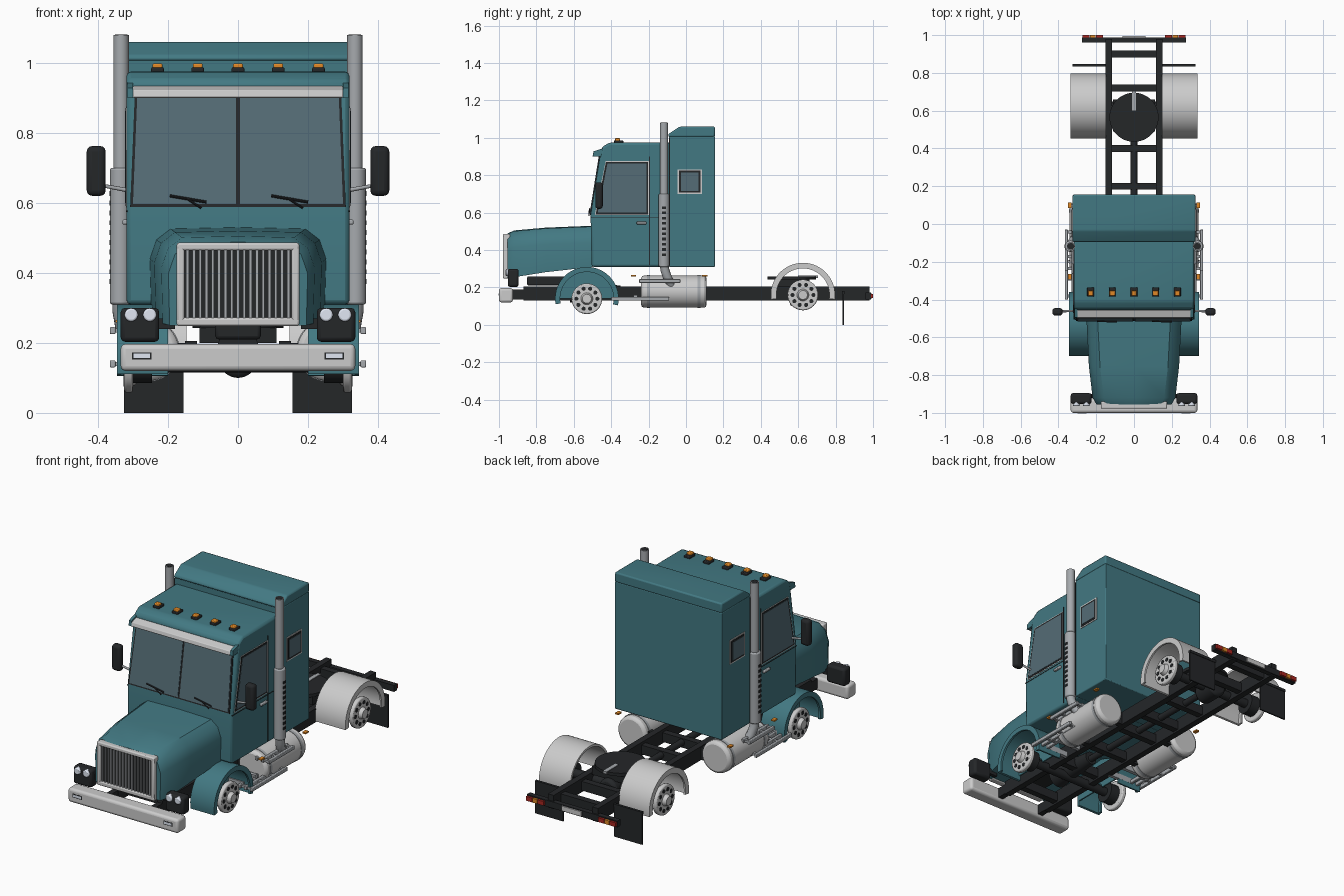
import bpy, bmesh, math
from mathutils import Matrix, Vector

if "Cube" in bpy.data.objects:
    bpy.data.objects.remove(bpy.data.objects["Cube"])


def mat(name, r, g, b):
    m = bpy.data.materials.new(name)
    m.diffuse_color = (r, g, b, 1)
    m.use_nodes = True
    m.node_tree.nodes["Principled BSDF"].inputs["Base Color"].default_value = m.diffuse_color
    return m


TEAL = mat("teal_paint", 0.055, 0.19, 0.225)
BLACK = mat("black", 0.018, 0.02, 0.022)
GLASS = mat("glass", 0.09, 0.15, 0.18)
STEEL = mat("steel", 0.38, 0.4, 0.42)
ORANGE = mat("orange", 0.75, 0.25, 0.02)
RED = mat("red", 0.4, 0.02, 0.015)
LAMP = mat("lamp", 0.75, 0.8, 0.9)


def finish(name, bm, m=None, bevel=0, mirror=False, seg=2):
    bmesh.ops.recalc_face_normals(bm, faces=bm.faces)
    me = bpy.data.meshes.new(name)
    bm.to_mesh(me)
    bm.free()
    ob = bpy.data.objects.new(name, me)
    bpy.context.collection.objects.link(ob)
    if m:
        me.materials.append(m)
    for o in bpy.context.selected_objects:
        o.select_set(False)
    ob.select_set(True)
    bpy.context.view_layer.objects.active = ob
    bpy.ops.object.shade_smooth_by_angle(angle=0.6)
    if bevel:
        b = ob.modifiers.new("bevel", 'BEVEL')
        b.width, b.segments = bevel, seg
    if mirror:
        ob.modifiers.new("mirror", 'MIRROR')
    return ob


def box(name, x, y, z, m=None, **kw):
    bm = bmesh.new()
    bmesh.ops.create_cube(bm, size=1)
    for v in bm.verts:
        v.co = Vector([(r[0] + r[1]) / 2 + c * (r[1] - r[0]) for r, c in zip((x, y, z), v.co)])
    return finish(name, bm, m, **kw)


def slab(name, pts, vec, m=None, **kw):
    """Polygon extruded along a vector."""
    bm = bmesh.new()
    a = [bm.verts.new(p) for p in pts]
    b = [bm.verts.new(Vector(p) + Vector(vec)) for p in pts]
    bm.faces.new(a)
    bm.faces.new(b)
    for i in range(len(a)):
        j = (i + 1) % len(a)
        bm.faces.new((a[i], a[j], b[j], b[i]))
    return finish(name, bm, m, **kw)


def side(name, yz, x0, x1, m=None, **kw):
    return slab(name, [(x0, y, z) for y, z in yz], (x1 - x0, 0, 0), m, **kw)


def rod(name, p, q, r, m=None, r2=None, n=32, **kw):
    p, q = Vector(p), Vector(q)
    bm = bmesh.new()
    rot = (q - p).to_track_quat('Z', 'Y').to_matrix().to_4x4()
    bmesh.ops.create_cone(bm, cap_ends=True, segments=n, radius1=r, radius2=r if r2 is None else r2,
                          depth=(q - p).length, matrix=Matrix.Translation((p + q) / 2) @ rot)
    return finish(name, bm, m, **kw)


def arch(name, cy, cz, r0, r1, x0, x1, a0, a1, m=None):
    """Curved band seen from the side, on both sides of the truck."""
    bm = bmesh.new()
    rings = []
    for i in range(33):
        a = math.radians(a0 + (a1 - a0) * i / 32)
        rings.append([bm.verts.new((x, cy + r * math.cos(a), cz + r * math.sin(a)))
                      for x, r in ((x0, r0), (x1, r0), (x1, r1), (x0, r1))])
    for a, b in zip(rings, rings[1:]):
        for k in range(4):
            bm.faces.new((a[k], a[(k + 1) % 4], b[(k + 1) % 4], b[k]))
    bm.faces.new(rings[0])
    bm.faces.new(rings[-1])
    finish(name, bm, m, mirror=True)


def tube(name, pts, r, m=None):
    cu = bpy.data.curves.new(name, 'CURVE')
    cu.dimensions, cu.bevel_depth, cu.bevel_resolution, cu.use_fill_caps = '3D', r, 4, True
    s = cu.splines.new('POLY')
    s.points.add(len(pts) - 1)
    for p, co in zip(s.points, pts):
        p.co = (*co, 1)
    ob = bpy.data.objects.new(name, cu)
    bpy.context.collection.objects.link(ob)
    if m:
        cu.materials.append(m)
    ob.modifiers.new("mirror", 'MIRROR')


# Chassis
box("frame_rail", (.117, .152), (-.87, .98), (.13, .205), BLACK, mirror=True)
for y in (-.78, -.45, -.22, .02, .2, .4, .72, .9):
    box("crossmember", (-.12, .12), (y - .018, y + .018), (.14, .19), BLACK)
rod("drive_shaft", (0, -.45, .17), (0, .6, .165), .018, BLACK)
rod("gearbox", (0, -.62, .18), (0, -.35, .175), .06, BLACK, r2=.035)
box("engine_sump", (-.065, .065), (-.85, -.6), (.21, .26), BLACK, bevel=.01)
for y, z in ((-.53, .14), (.625, .16)):
    rod("axle", (-.29, y, z), (.29, y, z), .024, BLACK)
rod("differential", (0, .555, .155), (0, .685, .155), .055, BLACK, bevel=.015)

# Fifth wheel coupling
rod("coupling_plate", (0, .565, .243), (0, .565, .26), .13, BLACK, n=48)
box("coupling_slot", (-.01, .01), (.6, .705), (.25, .263), STEEL)
box("coupling_mount", (-.11, .11), (.49, .66), (.2, .245), BLACK)

# Tail bar, lights and mudflaps
box("tail_bar", (-.275, .275), (.96, .988), (.137, .172), BLACK)
for x0, x1, m in ((.235, .272, RED), (.205, .232, ORANGE), (.165, .202, RED)):
    box("tail_light", (x0, x1), (.985, 1), (.143, .166), m, mirror=True)
box("rear_plate", (-.06, .06), (.985, .995), (.142, .168))
box("mudflap", (.155, .325), (.836, .844), (0, .175), BLACK, mirror=True)
box("mudflap_bar", (.14, .325), (.833, .847), (.165, .18), BLACK, mirror=True)

# Fenders
arch("rear_fender", .625, .16, .160, .172, .147, .335, -8, 188)
arch("rear_fender_lip", .625, .16, .142, .172, .325, .335, -8, 188)
arch("front_fender", -.53, .14, .158, .17, .2, .345, -12, 190, TEAL)
arch("front_fender_lip", -.53, .14, .143, .17, .333, .345, -12, 190, TEAL)
arch("front_wheel_well", -.53, .14, .03, .165, .2, .208, 0, 180, TEAL)

# Wheel hubs
for y, z, x in ((-.53, .14, .325), (.625, .16, .315)):
    rod("hub_disc", (x - .025, y, z), (x, y, z), .082, bevel=.006, mirror=True, n=40)
    rod("hub_drum", (x - .08, y, z), (x - .025, y, z), .055, BLACK, mirror=True)
    rod("hub_cap", (x, y, z), (x + .02, y, z), .032, r2=.024, mirror=True)
    for i in range(10):
        a = i * math.tau / 10
        c = (y + .056 * math.cos(a), z + .056 * math.sin(a))
        rod("hub_hole", (x - .01, *c), (x + .002, *c), .011, BLACK, mirror=True, n=12)

# Fuel tanks with straps and steps
rod("fuel_tank", (.255, -.24, .178), (.255, .11, .178), .086, bevel=.015, mirror=True, n=40)
for y in (-.2, .07):
    rod("tank_strap", (.255, y - .008, .178), (.255, y + .008, .178), .0885, STEEL, mirror=True, n=40)
    box("tank_bracket", (.14, .2), (y - .015, y + .015), (.13, .2), BLACK, mirror=True)
for y0, y1, z in ((-.4, -.09, .14), (-.25, -.03, .235)):
    for x in (.285, .322, .358):
        box("step_rail", (x - .008, x + .008), (y0, y1), (z - .01, z + .01), STEEL, mirror=True, bevel=.003)
    for t in (.06, .35, .65, .94):
        y = y0 + t * (y1 - y0)
        box("step_tread", (.28, .362), (y - .008, y + .008), (z - .006, z + .006), STEEL, mirror=True)
for y in (-.37, -.27):
    box("step_bracket", (.14, .3), (y - .01, y + .01), (.13, .16), STEEL, mirror=True)
for y in (-.28, .1):
    box("side_marker", (.33, .35), (y - .014, y + .014), (.258, .266), ORANGE, mirror=True)

# Hood lofted through four sections
bm = bmesh.new()
prev = None
for y, w, zb, zt in ((-.955, .195, .25, .488), (-.92, .215, .255, .505), (-.75, .235, .282, .52), (-.5, .248, .31, .53)):
    half = [(w, zb), (w + .004, zt - .09), (w - .015, zt - .035), (w - .055, zt - .004)]
    sec = half + [(0, zt)] + [(-a, b) for a, b in reversed(half)]
    ring = [bm.verts.new((a, y, b)) for a, b in sec]
    if prev:
        for i in range(len(ring)):
            j = (i + 1) % len(ring)
            bm.faces.new((prev[i], prev[j], ring[j], ring[i]))
    else:
        bm.faces.new(ring)
    prev = ring
bm.faces.new(prev)
finish("hood", bm, TEAL)

# Grille
box("grille_back", (-.158, .158), (-.966, -.95), (.268, .468), BLACK)
for z0, z1 in ((.248, .272), (.464, .486)):
    box("grille_frame", (-.175, .175), (-.978, -.94), (z0, z1), bevel=.006)
box("grille_frame_side", (.153, .175), (-.978, -.94), (.25, .484), mirror=True, bevel=.006)
for i in range(17):
    x = -.144 + i * .018
    box("grille_bar", (x - .004, x + .004), (-.974, -.96), (.27, .467), STEEL)

# Bumper and headlights
box("bumper", (-.335, .335), (-1, -.925), (.12, .197), bevel=.014, seg=3)
box("bumper_bracket", (.12, .15), (-.935, -.86), (.135, .19), BLACK, mirror=True)
box("fog_light_rim", (.247, .303), (-1.001, -.98), (.153, .173), BLACK, mirror=True)
box("fog_light", (.251, .299), (-1.002, -.98), (.157, .169), LAMP, mirror=True)
box("headlight_housing", (.225, .335), (-.953, -.895), (.203, .3), BLACK, mirror=True, bevel=.012)
box("headlight_arm", (.18, .24), (-.92, -.9), (.24, .27), BLACK, mirror=True)
for x in (.252, .305):
    rod("headlight", (x, -.964, .28), (x, -.93, .28), .019, LAMP, mirror=True, bevel=.005)

# Cab and sleeper
side("cab", [(-.505, .31), (-.51, .585), (-.46, .9), (-.45, .95), (-.41, .975), (-.08, .975), (-.08, .31)],
     -.318, .318, TEAL, bevel=.012)
side("sleeper", [(-.09, .31), (.155, .31), (.155, 1.01), (-.09, 1.01)], -.325, .325, TEAL, bevel=.005)
slab("sleeper_roof", [(-.325, -.095, 1.005), (-.325, -.095, 1.02), (-.325, -.035, 1.06), (-.325, .155, 1.06),
                      (-.325, .155, 1.005)], (.65, 0, 0), TEAL, bevel=.01)
box("sleeper_seam", (.319, .3265), (-.092, -.086), (.32, 1), BLACK, mirror=True)

# Windshield, visor and wipers
def front(x, z, off=0):
    return (x, -.51 + (z - .585) * .05 / .315 - off, z)


slab("windshield_seal", [front(-.308, .588), front(.308, .588), front(.295, .905), front(-.295, .905)],
     (0, -.004, 0), BLACK)
slab("windshield", [front(.005, .596), front(.3, .596), front(.288, .9), front(.005, .9)],
     (0, -.007, 0), GLASS, mirror=True)
side("visor", [(-.455, .935), (-.495, .922), (-.5, .9), (-.488, .9), (-.455, .915)], -.3, .3, bevel=.003)
side("visor_end", [(-.44, .945), (-.495, .928), (-.497, .9), (-.455, .9)], .3, .316, TEAL, mirror=True)
for x in (-.195, .095):
    rod("wiper", front(x, .62, .01), front(x + .105, .602, .01), .004, BLACK, n=8)
    rod("wiper_arm", front(x + .05, .611, .012), front(x + .09, .585, .008), .003, BLACK, n=8)

# Side windows and doors
win = [(-.488, .587), (-.198, .587), (-.198, .875), (-.43, .875)]
side("door_window_trim", win, .31, .3195, mirror=True)
side("door_window_seal", [(-.483, .591), (-.202, .591), (-.202, .871), (-.428, .871)], .31, .321, BLACK, mirror=True)
side("door_window", [(-.472, .6), (-.212, .6), (-.212, .862), (-.42, .862)], .31, .3225, GLASS, mirror=True)
box("door_seam", (.31, .319), (-.197, -.193), (.32, .9), BLACK, mirror=True)
box("door_belt", (.31, .3195), (-.505, -.1), (.574, .578), BLACK, mirror=True)
box("door_handle", (.315, .33), (-.265, -.21), (.538, .552), STEEL, mirror=True, bevel=.004)
box("sleeper_window_trim", (.32, .328), (-.045, .085), (.7, .832), mirror=True)
box("sleeper_window_seal", (.32, .33), (-.038, .078), (.707, .825), BLACK, mirror=True)
box("sleeper_window", (.32, .332), (-.028, .068), (.717, .815), GLASS, mirror=True)

# Roof marker lights
for i in range(5):
    x = -.23 + i * .115
    box("marker_base", (x - .018, x + .018), (-.385, -.335), (.968, .987), BLACK, bevel=.004)
    box("marker_lens", (x - .014, x + .014), (-.38, -.352), (.983, .998), ORANGE, bevel=.004)

# Mirrors
box("mirror_head", (.378, .432), (-.485, -.445), (.62, .762), BLACK, mirror=True, bevel=.015, seg=3)
tube("mirror_arm", [(.31, -.46, .635), (.39, -.462, .65), (.402, -.464, .7)], .006, STEEL)

# Exhaust stacks
rod("exhaust_stack", (.334, -.118, .68), (.334, -.118, 1.08), .022, STEEL, mirror=True)
rod("exhaust_opening", (.334, -.118, 1.07), (.334, -.118, 1.081), .018, BLACK, mirror=True)
rod("exhaust_guard", (.336, -.118, .31), (.336, -.118, .7), .03, STEEL, mirror=True, bevel=.006)
for i in range(10):
    z = .375 + i * .028
    box("guard_slot", (.355, .3675), (-.128, -.108), (z - .007, z + .007), BLACK, mirror=True)
tube("exhaust_elbow", [(.336, -.118, .33), (.335, -.112, .29), (.328, -.098, .25), (.315, -.08, .215), (.29, -.07, .18)],
     .024, STEEL)
